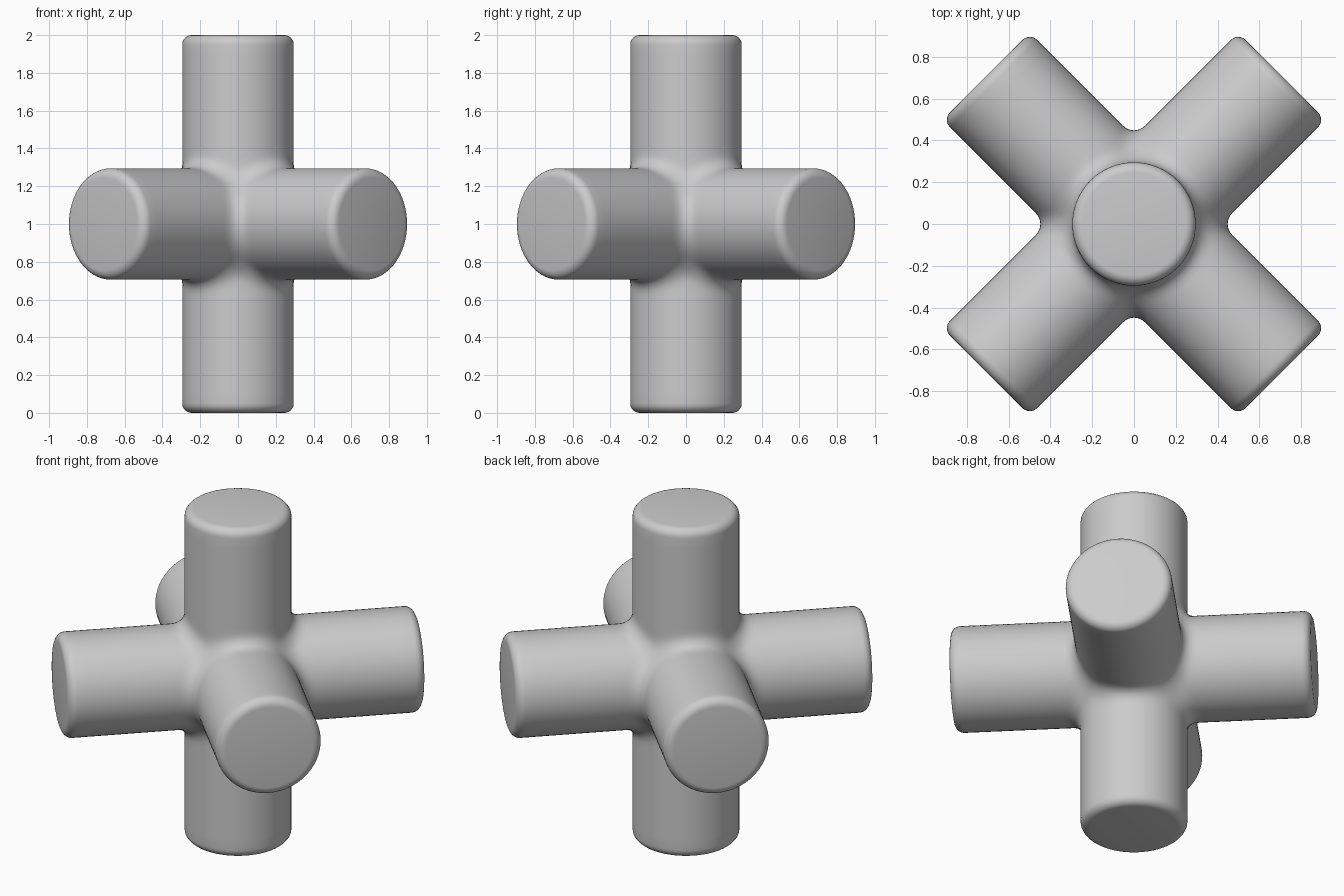
import bpy, bmesh
from math import sin, cos, pi, sqrt
from mathutils import Vector, Matrix

if "Cube" in bpy.data.objects:
    bpy.data.objects.remove(bpy.data.objects["Cube"])

R, FILLET, RIM, SEGS = 0.295, 0.075, 0.05, 64


def field(p):
    """Three crossed cylinders joined with a round fillet."""
    d = [sqrt(p.y**2 + p.z**2) - R, sqrt(p.x**2 + p.z**2) - R, sqrt(p.x**2 + p.y**2) - R]
    u = [max(FILLET - v, 0) for v in d]
    return max(FILLET, min(d)) - sqrt(sum(v * v for v in u))


def project(p):
    """Slide a point along the gradient onto the filleted surface."""
    e = 1e-4
    for _ in range(8):
        f = field(p)
        g = Vector([(field(p + a) - field(p - a)) / (2 * e)
                    for a in (Vector((e, 0, 0)), Vector((0, e, 0)), Vector((0, 0, e)))])
        if abs(f) < 1e-6 or g.length_squared < 1e-6:
            break
        p = p - g * (f / g.length_squared)
    return p


# One upright arm, from the mitred seam out to the rounded rim
angles = [2 * pi * i / SEGS for i in range(SEGS)]
rings = []
for t in [(i / 18) ** 1.6 for i in range(19)]:
    ring = []
    for a in angles:
        seam = R * max(abs(cos(a)), abs(sin(a)))
        p = Vector((R * cos(a), R * sin(a), seam + (1 - RIM - seam) * t))
        ring.append(project(p))
    rings.append(ring)
for k in range(1, 7):
    b = k / 6 * pi / 2
    r, z = R - RIM + RIM * cos(b), 1 - RIM + RIM * sin(b)
    rings.append([Vector((r * cos(a), r * sin(a), z)) for a in angles])

# Six copies of the arm, turned so the level arms run diagonally
bm = bmesh.new()
turns = [Matrix.Rotation(k * pi / 2, 4, 'X') for k in range(4)]
turns += [Matrix.Rotation(s * pi / 2, 4, 'Y') for s in (1, -1)]
for turn in turns:
    m = Matrix.Translation((0, 0, 1)) @ Matrix.Rotation(pi / 4, 4, 'Z') @ turn
    vs = [[bm.verts.new(m @ p) for p in ring] for ring in rings]
    for lo, hi in zip(vs, vs[1:]):
        for i in range(SEGS):
            j = (i + 1) % SEGS
            bm.faces.new((lo[i], lo[j], hi[j], hi[i]))
    bm.faces.new(vs[-1])

# Weld the seams
bmesh.ops.remove_doubles(bm, verts=bm.verts, dist=1e-4)
bmesh.ops.recalc_face_normals(bm, faces=bm.faces)
mesh = bpy.data.meshes.new("six_way_cross")
bm.to_mesh(mesh)
bm.free()
cross = bpy.data.objects.new("six_way_cross", mesh)
bpy.context.collection.objects.link(cross)
bpy.context.view_layer.objects.active = cross
cross.select_set(True)
bpy.ops.object.shade_smooth_by_angle()
